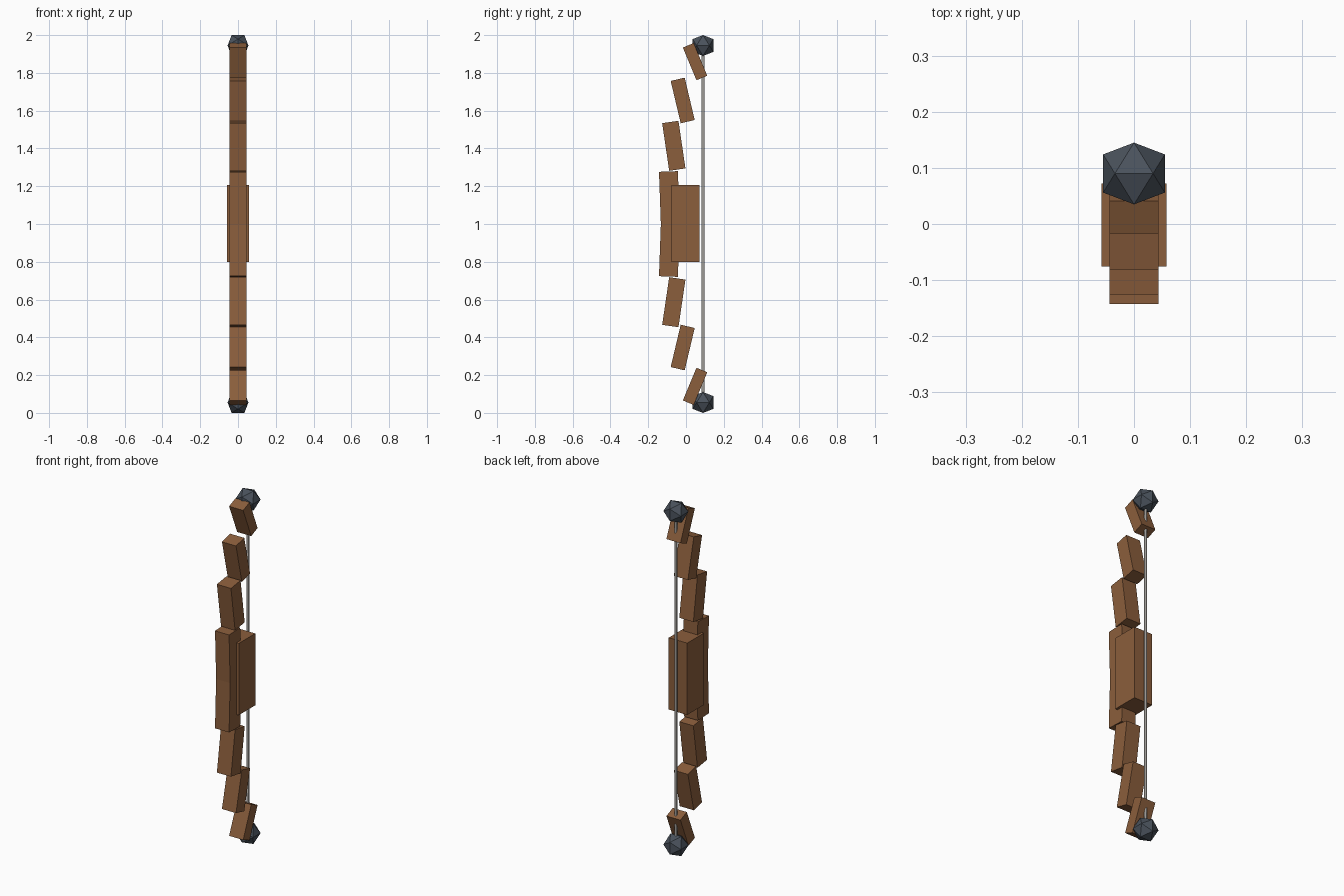
import bpy, bmesh, math

if "Cube" in bpy.data.objects:
    bpy.data.objects.remove(bpy.data.objects["Cube"])


def mat(name, r, g, b):
    lin = [((c / 255 + 0.055) / 1.055) ** 2.4 for c in (r, g, b)]
    m = bpy.data.materials.new(name)
    m.diffuse_color = (*lin, 1)
    m.use_nodes = True
    m.node_tree.nodes["Principled BSDF"].inputs["Base Color"].default_value = m.diffuse_color
    return m


WOOD = mat("brown wood", 139, 94, 60)
STEEL = mat("dark slate", 74, 82, 92)
CORD = mat("pale grey cord", 200, 196, 190)


def finish(bm, name, material):
    bmesh.ops.recalc_face_normals(bm, faces=bm.faces)
    me = bpy.data.meshes.new(name)
    bm.to_mesh(me)
    bm.free()
    me.materials.append(material)
    ob = bpy.data.objects.new(name, me)
    bpy.context.collection.objects.link(ob)
    return ob


def block(name, centre, size, tilt=0.0):
    bm = bmesh.new()
    bmesh.ops.create_cube(bm, size=1)
    bmesh.ops.scale(bm, vec=size, verts=bm.verts)
    ob = finish(bm, name, WOOD)
    ob.location = centre
    ob.rotation_euler.x = tilt
    return ob


# Limb segments: top and bottom mid points (y, z), thickness; mirrored about z = 1
segments = [
    ((-0.093, 1.278), (-0.083, 0.998), 0.100),
    ((-0.083, 1.540), (-0.046, 1.288), 0.087),
    ((-0.044, 1.766), (0.009, 1.542), 0.076),
    ((0.012, 1.946), (0.084, 1.773), 0.062),
]
for i, ((y1, z1), (y0, z0), thick) in enumerate(segments, 1):
    length = math.hypot(y1 - y0, z1 - z0)
    tilt = math.atan2(y0 - y1, z1 - z0)
    yc, zc = (y0 + y1) / 2, (z0 + z1) / 2
    size = (0.088, thick, length)
    block(f"upper_limb_{i}", (0, yc, zc), size, tilt)
    block(f"lower_limb_{i}", (0, yc, 2 - zc), size, -tilt)

# Grip
block("grip", (0, -0.002, 1.003), (0.116, 0.148, 0.407))

# Faceted limb tips: icosahedra with an edge along x on top
S, T = 0.034, 0.055
for name, z in (("upper_tip", 1.945), ("lower_tip", 0.055)):
    bm = bmesh.new()
    for a in (-S, S):
        for b in (-T, T):
            for co in ((a, 0, b), (0, b, a), (b, a, 0)):
                bm.verts.new(co)
    bmesh.ops.convex_hull(bm, input=bm.verts)
    finish(bm, name, STEEL).location = (0, 0.09, z)

# Bowstring
bm = bmesh.new()
bmesh.ops.create_cone(bm, cap_ends=True, segments=6, radius1=0.008,
                      radius2=0.008, depth=1.89)
finish(bm, "bowstring", CORD).location = (0, 0.09, 1.0)
